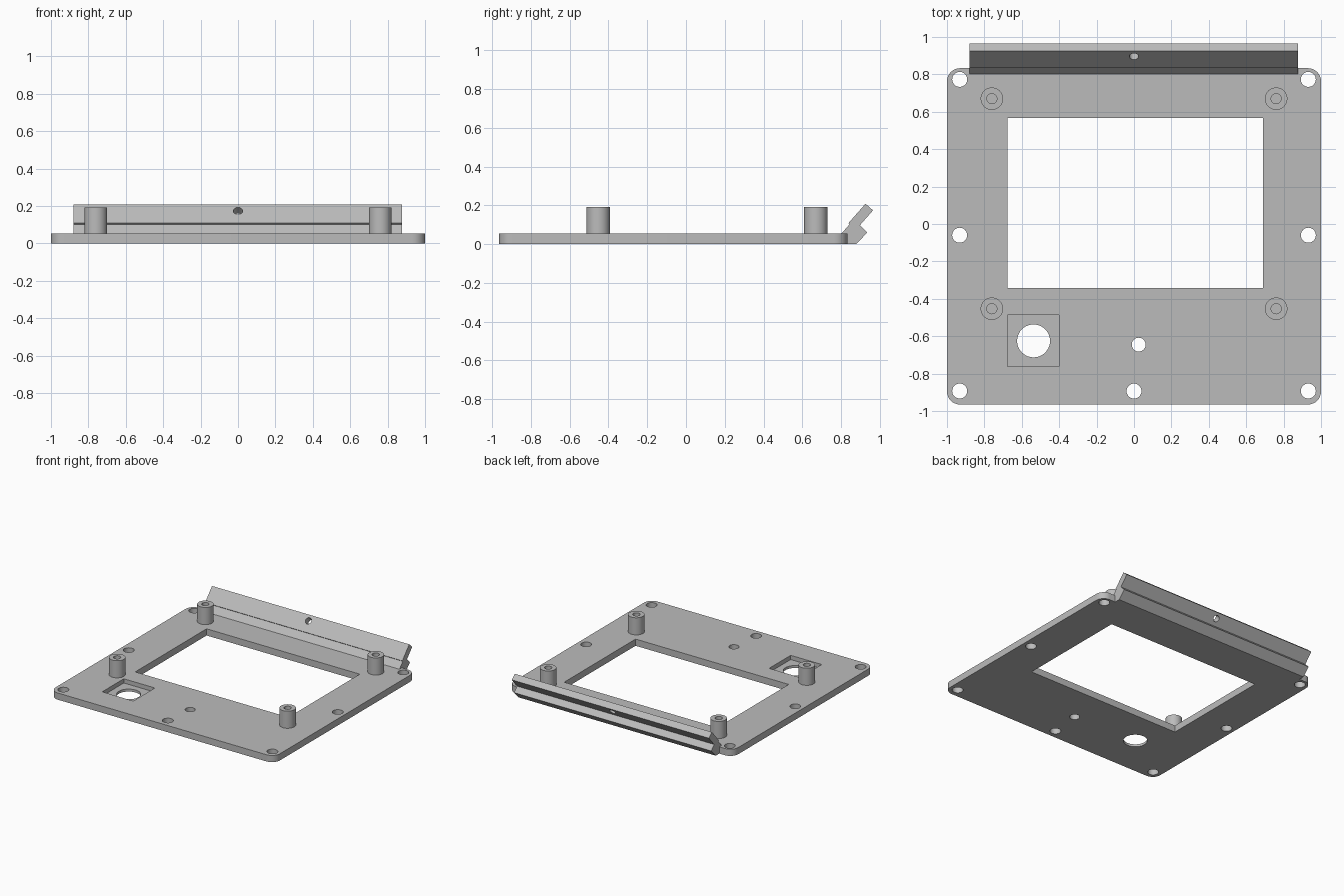
import bpy, bmesh, math
from mathutils import Matrix, Vector

if "Cube" in bpy.data.objects:
    bpy.data.objects.remove(bpy.data.objects["Cube"])

GREY = bpy.data.materials.new("mid grey")
GREY.diffuse_color = (0.5, 0.5, 0.5, 1)
GREY.use_nodes = True
GREY.node_tree.nodes["Principled BSDF"].inputs["Base Color"].default_value = GREY.diffuse_color
THICK = 0.054          # plate thickness
BACK, FRONT = 0.833, -0.965


def finish(name, bm):
    bmesh.ops.recalc_face_normals(bm, faces=bm.faces)
    mesh = bpy.data.meshes.new(name)
    bm.to_mesh(mesh)
    bm.free()
    mesh.materials.append(GREY)
    obj = bpy.data.objects.new(name, mesh)
    bpy.context.collection.objects.link(obj)
    return obj


def extrude(name, points, offset):
    """Closed outline of 3D points pushed along an offset."""
    bm = bmesh.new()
    face = bm.faces.new([bm.verts.new(p) for p in points])
    geo = bmesh.ops.extrude_face_region(bm, geom=[face])["geom"]
    verts = [g for g in geo if isinstance(g, bmesh.types.BMVert)]
    bmesh.ops.translate(bm, verts=verts, vec=offset)
    return finish(name, bm)


def box(name, x0, x1, y0, y1, z0, z1):
    pts = [(x0, y0, z0), (x1, y0, z0), (x1, y1, z0), (x0, y1, z0)]
    return extrude(name, pts, (0, 0, z1 - z0))


def cylinder(name, centre, radius, depth, tilt=0.0):
    bm = bmesh.new()
    m = Matrix.Translation(centre) @ Matrix.Rotation(tilt, 4, "X")
    bmesh.ops.create_cone(bm, cap_ends=True, segments=40, radius1=radius,
                          radius2=radius, depth=depth, matrix=m)
    return finish(name, bm)


def smooth(obj):
    bpy.ops.object.select_all(action="DESELECT")
    obj.select_set(True)
    bpy.context.view_layer.objects.active = obj
    bpy.ops.object.shade_smooth_by_angle(angle=math.radians(30))


def cut(obj, cutters):
    bpy.context.view_layer.objects.active = obj
    for c in cutters:
        mod = obj.modifiers.new("cut", "BOOLEAN")
        mod.operation, mod.solver, mod.object = "DIFFERENCE", "EXACT", c
        bpy.ops.object.modifier_apply(modifier=mod.name)
        bpy.data.objects.remove(c)
    smooth(obj)


# Rounded base plate
R, outline = 0.07, []
corners = [(1 - R, BACK - R), (-1 + R, BACK - R), (-1 + R, FRONT + R), (1 - R, FRONT + R)]
for i, (cx, cy) in enumerate(corners):
    for k in range(9):
        a = math.radians(90 * i + 90 * k / 8)
        outline.append((cx + R * math.cos(a), cy + R * math.sin(a), 0))
plate = extrude("base_plate", outline, (0, 0, THICK))

# Screen window, sensor recess and through holes
cutters = [box("window_cutter", -0.677, 0.689, -0.342, 0.567, -0.1, 0.2),
           box("recess_cutter", -0.677, -0.4, -0.762, -0.487, 0.02, 0.2)]
holes = [(s * 0.932, y, 0.04) for s in (-1, 1) for y in (0.773, -0.06, -0.893)]
holes += [(0, -0.893, 0.04), (0.025, -0.645, 0.037), (-0.537, -0.625, 0.088)]
cutters += [cylinder("hole_cutter", (x, y, 0), r, 0.4) for x, y, r in holes]
cut(plate, cutters)

# Four hollow standoffs with blind screw holes
for x in (-0.76, 0.76):
    for y in (0.67, -0.453):
        bm = bmesh.new()
        prof = [(0, THICK), (0.06, THICK), (0.06, 0.192), (0.027, 0.192),
                (0.027, THICK + 0.01), (0, THICK + 0.01)]
        verts = [bm.verts.new((x + r, y, z)) for r, z in prof]
        edges = [bm.edges.new(p) for p in zip(verts, verts[1:])]
        bmesh.ops.spin(bm, geom=verts + edges, cent=(x, y, 0), axis=(0, 0, 1),
                       angle=math.tau, steps=40, use_duplicate=False)
        bmesh.ops.remove_doubles(bm, verts=bm.verts, dist=1e-4)
        smooth(finish("standoff", bm))

# Slanted rear flange with a stepped front and a notched back
section = [(BACK, 0), (0.878, 0), (0.936, 0.06), (0.898, 0.098), (0.965, 0.174),
           (0.926, 0.208), (0.838, 0.108), (0.844, 0.102), (0.802, THICK), (BACK, THICK)]
flange = extrude("rear_flange", [(-0.88, y, z) for y, z in section], (1.758, 0, 0))
cut(flange, [cylinder("flange_hole_cutter", (0, 0.9, 0.17), 0.025, 0.3, math.radians(50))])
